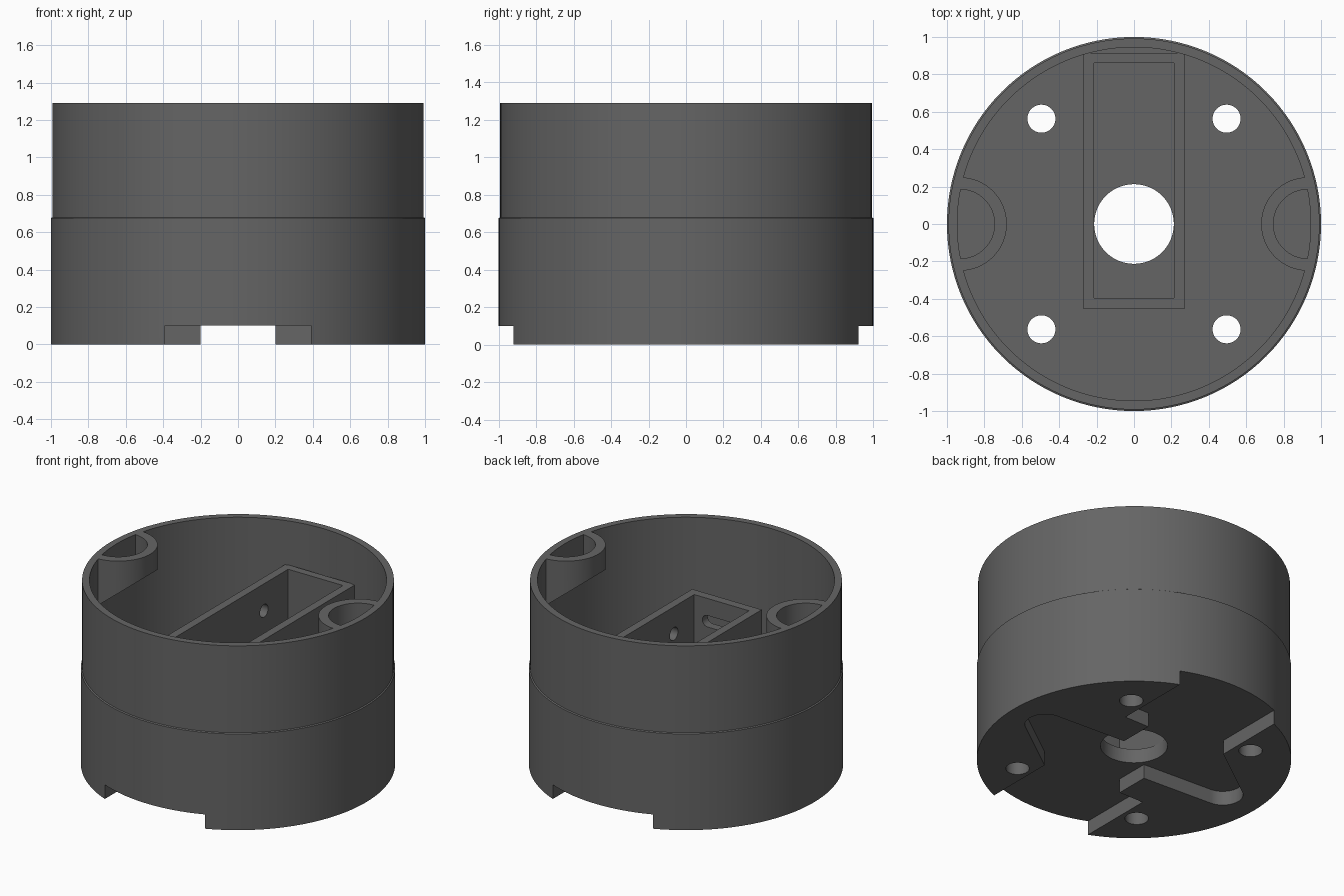
import bpy, bmesh, math
from mathutils import Vector

if "Cube" in bpy.data.objects:
    bpy.data.objects.remove(bpy.data.objects["Cube"])

grey = bpy.data.materials.new("dark_grey")
grey.diffuse_color = (0.13, 0.13, 0.13, 1)
grey.use_nodes = True
grey.node_tree.nodes["Principled BSDF"].inputs["Base Color"].default_value = grey.diffuse_color
SEG = 128


def finish(name, bm):
    bmesh.ops.recalc_face_normals(bm, faces=bm.faces)
    me = bpy.data.meshes.new(name)
    bm.to_mesh(me)
    bm.free()
    me.materials.append(grey)
    ob = bpy.data.objects.new(name, me)
    bpy.context.collection.objects.link(ob)
    return ob


def prism(name, pts, z0, z1):
    """Extrude a flat outline between two heights."""
    bm = bmesh.new()
    f = bm.faces.new([bm.verts.new((x, y, z0)) for x, y in pts])
    ext = bmesh.ops.extrude_face_region(bm, geom=[f])["geom"]
    for v in ext:
        if isinstance(v, bmesh.types.BMVert):
            v.co.z = z1
    return finish(name, bm)


def arc(cx, cy, r, a0, a1, n):
    return [(cx + r * math.cos(math.radians(a0 + (a1 - a0) * i / n)),
             cy + r * math.sin(math.radians(a0 + (a1 - a0) * i / n))) for i in range(n + 1)]


def circle(cx, cy, r, n=48):
    return arc(cx, cy, r, 0, 360, n)[:-1]


def rect(x0, x1, y0, y1):
    return [(x0, y0), (x1, y0), (x1, y1), (x0, y1)]


def boolean(ob, tool, op="DIFFERENCE"):
    m = ob.modifiers.new("cut", "BOOLEAN")
    m.object, m.operation, m.solver = tool, op, "EXACT"
    dg = bpy.context.evaluated_depsgraph_get()
    me = bpy.data.meshes.new_from_object(ob.evaluated_get(dg))
    ob.modifiers.clear()
    ob.data = me
    bpy.data.objects.remove(tool)


def smooth(ob):
    bpy.ops.object.select_all(action="DESELECT")
    ob.select_set(True)
    bpy.context.view_layer.objects.active = ob
    bpy.ops.object.shade_smooth_by_angle(angle=math.radians(30))


# Cup: revolved wall with a slight outer step and a flat floor
profile = [(0, 0), (1, 0), (1, 0.675), (0.992, 0.68), (0.992, 1.29), (0.945, 1.29), (0.945, 0.2), (0, 0.2)]
bm = bmesh.new()
vs = [bm.verts.new((r, 0, z)) for r, z in profile]
es = [bm.edges.new(p) for p in zip(vs, vs[1:])]
bmesh.ops.spin(bm, geom=vs + es, cent=(0, 0, 0), axis=(0, 0, 1), angle=math.tau, steps=SEG)
bmesh.ops.remove_doubles(bm, verts=bm.verts, dist=1e-4)
cup = finish("cup", bm)

# Recess under the floor: half outline repeated by a half turn
half = [(0.39, -1.1), (0.39, -0.42)] + arc(0.72, -0.02, 0.13, -54, 90, 16) + \
       [(0.2, 0.14), (0.2, 0.38), (0.39, 0.38), (0.39, 1.1)]
boolean(cup, prism("recess_cutter", half + [(-x, -y) for x, y in half], -0.1, 0.1))

# Shaft hole and four screw holes
boolean(cup, prism("shaft_cutter", circle(0, 0, 0.213, 64), -0.1, 0.4))
for sx in (-1, 1):
    for sy in (-1, 1):
        boolean(cup, prism("screw_cutter", circle(sx * 0.495, sy * 0.563, 0.075), -0.1, 0.4))
smooth(cup)

# Motor box: open rectangular frame standing on the floor
box = prism("motor_box", rect(-0.27, 0.27, -0.455, 0.915), 0.19, 0.98)
boolean(box, prism("box_cutter", rect(-0.213, 0.213, -0.395, 0.86), 0.0, 1.2))
for y in (-0.17, 0.593):  # round holes through both long walls
    c = prism("side_hole_cutter", circle(0, 0, 0.045, 32), -0.4, 0.4)
    c.rotation_euler = (0, math.pi / 2, 0)
    c.location = (0, y, 0.79)
    bpy.context.view_layer.update()
    boolean(box, c)
slot = arc(0.11, 0, 0.04, -90, 90, 12) + arc(-0.11, 0, 0.04, 90, 270, 12)
c = prism("slot_cutter", slot, -0.1, 0.1)
c.rotation_euler = (math.pi / 2, 0, 0)
c.location = (0, -0.425, 0.82)
bpy.context.view_layer.update()
boolean(box, c)
smooth(box)

# Side brackets: half-round pockets at the rim with a sloped underside
for s, name in ((1, "right_bracket"), (-1, "left_bracket")):
    br = prism(name, circle(0.93 * s, 0, 0.25, 64), 0.7, 1.29)
    boolean(br, prism("rim_cutter", circle(0, 0, 0.947, SEG), 0.5, 1.5), "INTERSECT")
    bm = bmesh.new()
    bm.from_mesh(br.data)
    cut = bmesh.ops.bisect_plane(bm, geom=bm.verts[:] + bm.edges[:] + bm.faces[:],
                                 plane_co=Vector((0.68 * s, 0, 1.15)),
                                 plane_no=Vector((0.8 * s, 0, 1)), clear_inner=True)
    edges = [e for e in cut["geom_cut"] if isinstance(e, bmesh.types.BMEdge)]
    bmesh.ops.holes_fill(bm, edges=edges)
    bmesh.ops.recalc_face_normals(bm, faces=bm.faces)
    bm.to_mesh(br.data)
    bm.free()
    boolean(br, prism("pocket_cutter", circle(0.93 * s, 0, 0.185, 64), 1.11, 1.5))
    smooth(br)
